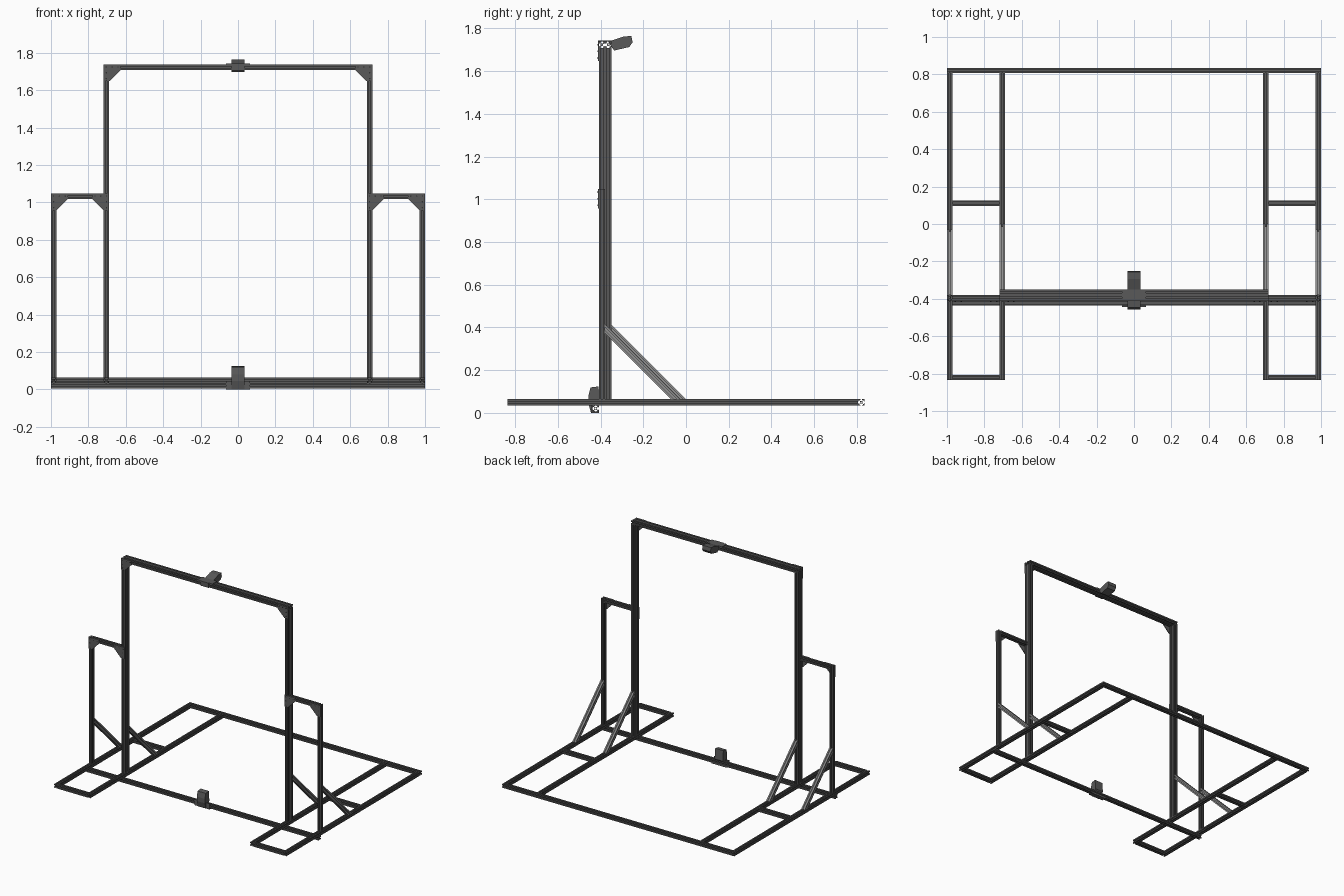
import bpy, bmesh, math
from mathutils import Vector

if "Cube" in bpy.data.objects:
    bpy.data.objects.remove(bpy.data.objects["Cube"], do_unlink=True)


def material(name, r, g, b):
    m = bpy.data.materials.new(name)
    m.use_nodes = True
    m.diffuse_color = (r, g, b, 1)
    bsdf = m.node_tree.nodes["Principled BSDF"]
    bsdf.inputs["Base Color"].default_value = (r, g, b, 1)
    return m


DARK = material("dark_grey_metal", 0.10, 0.10, 0.10)
LIGHT = material("light_grey_metal", 0.28, 0.28, 0.28)
BOLT = material("bolt_black", 0.03, 0.03, 0.03)

S = 0.029            # width of one slotted bar
U = S / 20           # section unit

# One side of the slotted section, turned four times, plus the centre bore
SIDE = [(10, -10), (10, -3), (8.2, -3), (8.2, -5.5), (6.5, -5.5), (4, -3),
        (4, 3), (6.5, 5.5), (8.2, 5.5), (8.2, 3), (10, 3)]
OUTLINE = []
for quarter in range(4):
    for px, py in SIDE:
        for _ in range(quarter):
            px, py = -py, px
        OUTLINE.append((px * U, py * U))
BORE = [(2.2 * U * math.cos(i * math.pi / 4), 2.2 * U * math.sin(i * math.pi / 4))
        for i in range(8)]


def finish(name, bm, mat):
    bmesh.ops.recalc_face_normals(bm, faces=bm.faces)
    me = bpy.data.meshes.new(name)
    bm.to_mesh(me)
    bm.free()
    me.materials.append(mat)
    ob = bpy.data.objects.new(name, me)
    bpy.context.scene.collection.objects.link(ob)
    return ob


def slotted(name, centres, start, end, normal, mat=DARK):
    """Slotted bar: start and end map section points to the two ends."""
    bm = bmesh.new()
    for ca, cb in centres:
        twin, edges = {}, []
        for loop in (OUTLINE, BORE):
            first = [bm.verts.new(start(ca + a, cb + b)) for a, b in loop]
            last = [bm.verts.new(end(ca + a, cb + b)) for a, b in loop]
            twin.update(zip(first, last))
            for i in range(len(loop)):
                j = (i + 1) % len(loop)
                edges.append(bm.edges.new((first[i], first[j])))
                bm.faces.new((first[i], first[j], last[j], last[i]))
        cap = bmesh.ops.triangle_fill(bm, edges=edges, use_beauty=False, normal=normal)
        for f in [g for g in cap["geom"] if isinstance(g, bmesh.types.BMFace)]:
            bm.faces.new([twin[v] for v in reversed(f.verts)])
    return finish(name, bm, mat)


def bar(name, axis, centres, lo, hi):
    def at(t):
        def place(a, b):
            co = [a, b]
            co.insert(axis, t)
            return Vector(co)
        return place
    normal = Vector((axis == 0, axis == 1, axis == 2))
    return slotted(name, centres, at(lo), at(hi), normal)


def prism(name, points, axis, lo, hi, mat=DARK):
    """Flat outline pushed along an axis."""
    bm = bmesh.new()
    ends = []
    for t in (lo, hi):
        ring = []
        for p in points:
            co = list(p)
            co.insert(axis, t)
            ring.append(bm.verts.new(co))
        bm.faces.new(ring)
        ends.append(ring)
    n = len(points)
    for i in range(n):
        j = (i + 1) % n
        bm.faces.new((ends[0][i], ends[0][j], ends[1][j], ends[1][i]))
    return finish(name, bm, mat)


def box(name, x, y, z, mat=DARK):
    return prism(name, [(x[0], y[0]), (x[1], y[0]), (x[1], y[1]), (x[0], y[1])],
                 2, z[0], z[1], mat)


def corner_plate(name, x, z, d):
    """Clipped corner plate with bolts; d points inward along x."""
    shape = [(0, 0), (0.09, 0), (0.09, 0.03), (0.03, 0.09), (0, 0.09)]
    prism(name, [(x + d * a, z - b) for a, b in shape], 1, FRONT - 0.005, FRONT)
    bm = bmesh.new()
    for a, b in [(0.014, 0.014), (0.045, 0.014), (0.076, 0.014), (0.014, 0.045), (0.014, 0.076)]:
        ret = bmesh.ops.create_cone(bm, cap_ends=True, segments=8, radius1=0.004,
                                    radius2=0.004, depth=0.003)
        for v in ret["verts"]:
            v.co = Vector((x + d * a + v.co.x, FRONT - 0.005 + v.co.z, z - b + v.co.y))
    finish(name + "_bolts", bm, BOLT)


H = S / 2
FRONT = -0.408                    # front face of the posts
Y1, Y2 = FRONT + H, FRONT + S + H  # front and back cells of the double bars
FLOOR = 0.035 + H                 # centre height of the floor frame
TOP = 0.035 + S                   # top of the floor frame
OUT, INN = 1 - H, 0.718 - H       # centre lines of outer and inner rails
END = 0.835

# Cross bars
bar("rear_floor_beam", 0, [(END - H, FLOOR)], -1, 1)
bar("lower_cross_beam", 0, [(FRONT - H, 0.006 + H)], -1, 1)
bar("top_beam", 0, [(Y1, 1.738 - H), (Y2, 1.738 - H)], -0.718, 0.718)


def brace(name, x, back):
    """Diagonal brace cut flush to the post back and the rail top."""
    def start(a, b):
        return Vector((x + a, back, 0.414 - math.sqrt(2) * (H - b)))

    def end(a, b):
        p = start(a, b)
        t = p.z - TOP
        return p + Vector((0, t, -t))
    slotted(name, [(0, 0)], start, end, Vector((0, 1, 0)), LIGHT)


for side, s in (("left", 1), ("right", -1)):
    # Floor rails and short ties
    for label, x in (("outer", OUT), ("inner", INN)):
        bar(f"{side}_{label}_floor_rail", 1, [(s * x, FLOOR)], -END, END - S)
    lo, hi = sorted((s * (INN + H), s * (OUT - H)))
    bar(f"{side}_front_tie", 0, [(-END + H, FLOOR)], lo, hi)
    bar(f"{side}_middle_tie", 0, [(0.112, FLOOR)], lo, hi)
    # Uprights and side arm
    bar(f"{side}_inner_post", 2, [(s * INN, Y1), (s * INN, Y2)], TOP, 1.738 - S)
    bar(f"{side}_outer_post", 2, [(s * OUT, Y1)], TOP, 1.048)
    bar(f"{side}_side_arm", 0, [(Y1, 1.048 - H)], lo, hi)
    # Braces
    brace(f"{side}_inner_brace", s * INN, FRONT + 2 * S)
    brace(f"{side}_outer_brace", s * OUT, FRONT + S)
    # Corner plates
    corner_plate(f"{side}_top_plate", s * 0.718, 1.738, -s)
    corner_plate(f"{side}_arm_outer_plate", s * 1.0, 1.048, -s)
    corner_plate(f"{side}_arm_inner_plate", s * (0.718 - S), 1.048, s)

# Upper sensor on its bracket
prism("upper_sensor", [(-0.345, 1.709), (-0.364, 1.738), (-0.294, 1.762), (-0.256, 1.765),
                       (-0.250, 1.735), (-0.266, 1.713), (-0.336, 1.697)], 0, -0.036, 0.036)
box("upper_sensor_mount", (-0.065, 0.065), (FRONT, FRONT + 2 * S), (1.738, 1.743))
box("upper_sensor_clip", (-0.036, 0.036), (FRONT - 0.004, FRONT), (1.706, 1.743))

# Lower sensor on its bracket
F2 = FRONT - S
prism("lower_sensor", [(-0.447, 0.119), (-0.410, 0.124), (-0.402, 0.045), (-0.410, 0.036),
                       (F2, 0.036), (F2, 0.0), (-0.445, 0.0), (-0.457, 0.045),
                       (-0.457, 0.08)], 0, -0.035, 0.035)
box("lower_sensor_mount", (-0.065, 0.065), (F2 - 0.006, F2), (0.0, 0.045))
box("lower_sensor_foot", (-0.065, 0.065), (F2, FRONT), (0.0, 0.006))
